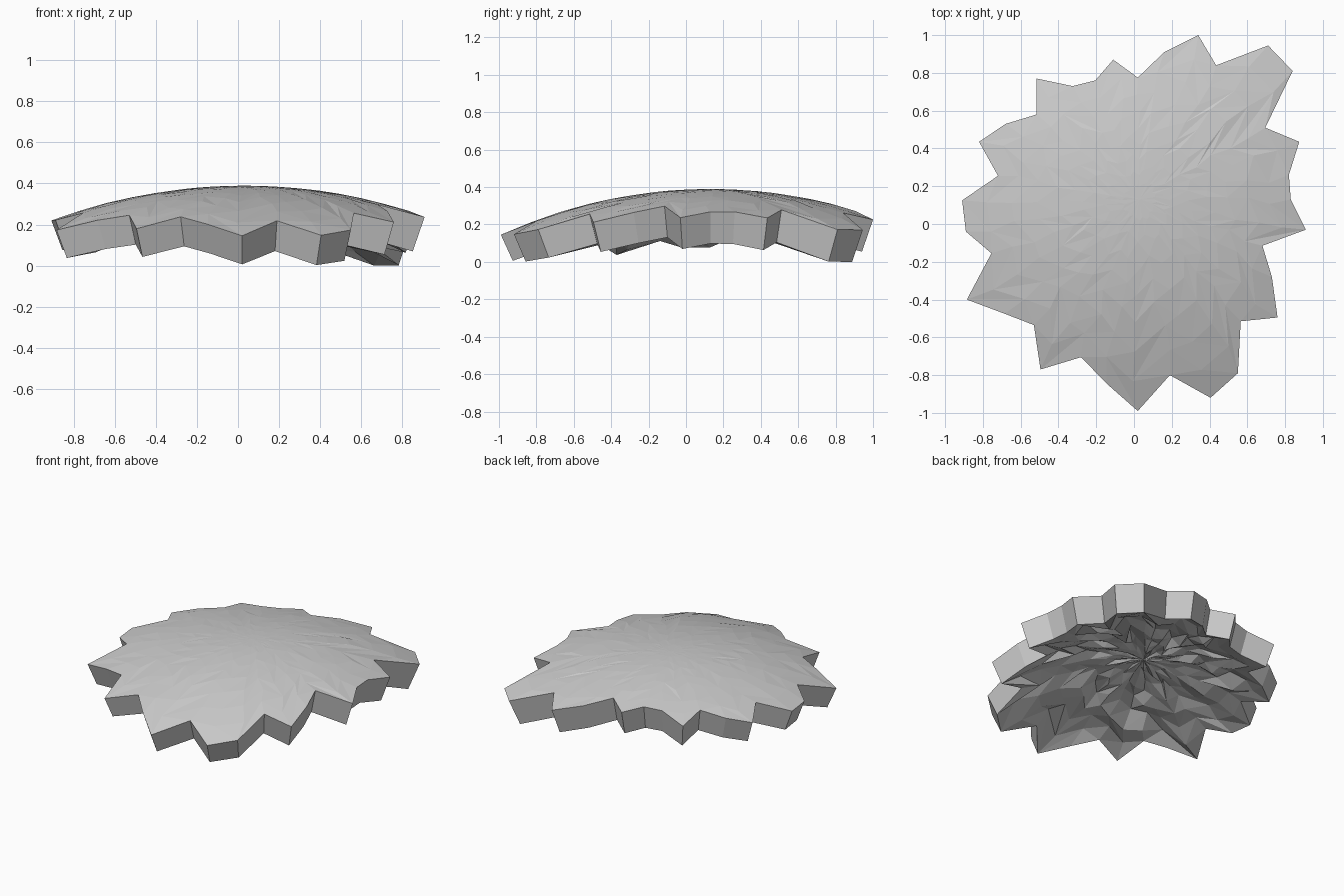
import bpy
import bmesh
import math
import random
from mathutils import Vector

random.seed(7)

cube = bpy.data.objects.get("Cube")
if cube:
    bpy.data.objects.remove(cube, do_unlink=True)

# Jagged rim of the slab, counter-clockwise in plan
OUTLINE = [
    (.91, -.03), (.83, .13), (.82, .26), (.875, .435), (.695, .51), (.84, .81),
    (.71, .945), (.435, .84), (.34, 1), (.16, .91), (.02, .775), (-.11, .87),
    (-.205, .76), (-.325, .73), (-.515, .77), (-.515, .58), (-.68, .53),
    (-.82, .435), (-.72, .255), (-.91, .125), (-.89, -.04), (-.755, -.155),
    (-.885, -.4), (-.685, -.475), (-.53, -.535), (-.495, -.77), (-.28, -.705),
    (-.145, -.845), (.02, -.99), (.19, -.8), (.405, -.92), (.55, -.79),
    (.565, -.515), (.76, -.495), (.73, -.28), (.68, -.115)]
RINGS = [1, .86, .72, .58, .45, .32, .2, .1]
APEX = Vector((.03, .13))
RADIUS = 2.69
CENTRE = Vector((APEX.x, APEX.y, .405 - RADIUS))


def on_dome(x, y):
    """Point of the shallow spherical top above a plan position."""
    d2 = (x - APEX.x) ** 2 + (y - APEX.y) ** 2
    return Vector((x, y, CENTRE.z + math.sqrt(RADIUS ** 2 - d2)))


def sink(point, extra=0):
    """Move a top point inward, toward the dome's centre, by the thickness."""
    depth = .165 + .014 * point.x + .012 * point.y + extra
    return point + (CENTRE - point).normalized() * depth


def turned(corner, scale, angle):
    v = (Vector(corner) - APEX) * scale
    c, s = math.cos(angle), math.sin(angle)
    return APEX.x + c * v.x - s * v.y, APEX.y + s * v.x + c * v.y


def skin(bm, rings, tip, flip):
    """Triangulated fan of rings closing on a centre vertex."""
    n = len(OUTLINE)

    def tri(*vs):
        bm.faces.new(vs[::-1] if flip else vs)

    for outer, inner in zip(rings, rings[1:]):
        for i in range(n):
            j = (i + 1) % n
            if random.random() < .7:
                tri(outer[i], outer[j], inner[j])
                tri(outer[i], inner[j], inner[i])
            else:
                tri(outer[i], outer[j], inner[i])
                tri(outer[j], inner[j], inner[i])
    for i in range(n):
        tri(rings[-1][i], rings[-1][(i + 1) % n], tip)


bm = bmesh.new()
top, bottom = [], []
for ring in RINGS:
    upper, lower = [], []
    for corner in OUTLINE:
        inside = ring < 1
        wobble = random.uniform(-.04, .04) if inside else 0
        point = on_dome(*turned(corner, ring, wobble))
        rough = random.uniform(-.035, .03) * min(1, 2 * ring) if inside else 0
        lower.append(bm.verts.new(sink(point, rough)))
        if inside:
            point.z += random.uniform(-.003, .002) * ring
        upper.append(bm.verts.new(point))
    top.append(upper)
    bottom.append(lower)

# Smooth dome above, crumpled hollow below
peak = on_dome(*APEX)
skin(bm, top, bm.verts.new(peak), False)
skin(bm, bottom, bm.verts.new(sink(peak)), True)

# Rim wall
for i in range(len(OUTLINE)):
    j = (i + 1) % len(OUTLINE)
    bm.faces.new((bottom[0][i], bottom[0][j], top[0][j], top[0][i]))

# Rest on the ground
floor = min(v.co.z for v in bm.verts)
for v in bm.verts:
    v.co.z -= floor

mesh = bpy.data.meshes.new("jagged_dome_slab")
bm.to_mesh(mesh)
bm.free()

grey = bpy.data.materials.new("light_grey")
grey.use_nodes = True
colour = (.6, .6, .6, 1)
grey.diffuse_color = colour
grey.node_tree.nodes["Principled BSDF"].inputs["Base Color"].default_value = colour
mesh.materials.append(grey)

slab = bpy.data.objects.new("jagged_dome_slab", mesh)
bpy.context.collection.objects.link(slab)
